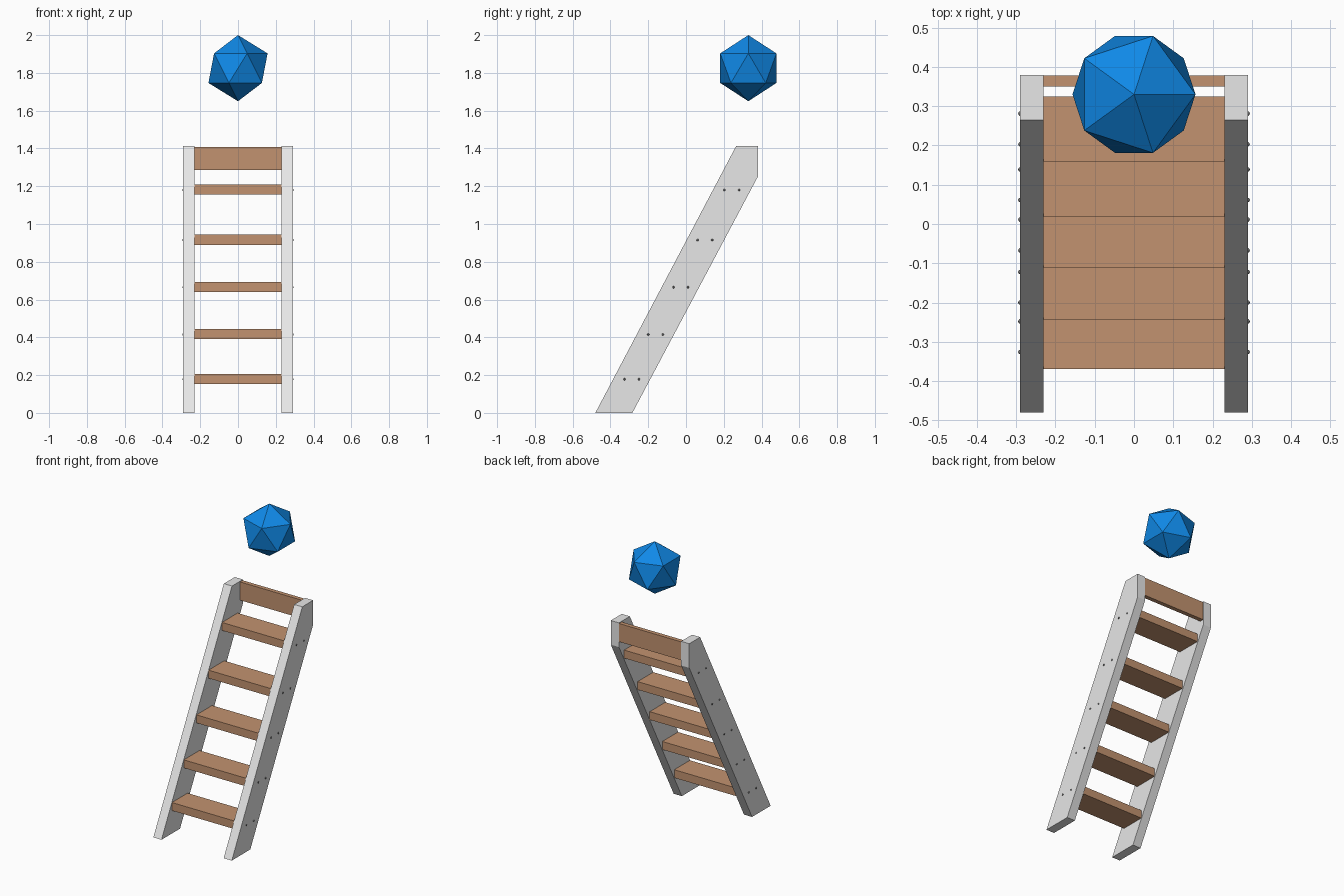
import bpy, bmesh, math

if "Cube" in bpy.data.objects:
    bpy.data.objects.remove(bpy.data.objects["Cube"])


def material(name, rgb):
    m = bpy.data.materials.new(name)
    m.diffuse_color = (*rgb, 1)
    m.use_nodes = True
    m.node_tree.nodes["Principled BSDF"].inputs["Base Color"].default_value = m.diffuse_color
    return m


GREY = material("light grey paint", (0.8, 0.8, 0.8))
WOOD = material("brown wood", (0.54, 0.29, 0.16))
BLUE = material("blue", (0.005, 0.25, 0.8))
STEEL = material("dark steel", (0.16, 0.16, 0.16))


def add_object(name, bm, mat):
    bmesh.ops.recalc_face_normals(bm, faces=bm.faces)
    mesh = bpy.data.meshes.new(name)
    bm.to_mesh(mesh)
    bm.free()
    mesh.materials.append(mat)
    obj = bpy.data.objects.new(name, mesh)
    bpy.context.collection.objects.link(obj)
    return obj


def extrude_profile(name, points, x0, x1, mat):
    """Extrude a (y, z) outline along x."""
    bm = bmesh.new()
    face = bm.faces.new([bm.verts.new((x0, y, z)) for y, z in points])
    ext = bmesh.ops.extrude_face_region(bm, geom=[face])
    verts = [v for v in ext["geom"] if isinstance(v, bmesh.types.BMVert)]
    bmesh.ops.translate(bm, verts=verts, vec=(x1 - x0, 0, 0))
    return add_object(name, bm, mat)


def board(name, y0, y1, z0, z1):
    return extrude_profile(name, [(y0, z0), (y1, z0), (y1, z1), (y0, z1)],
                           -0.231, 0.231, WOOD)


# Slanted side rails, cut flat at floor and top, plumb at the back
RAIL = [(-0.48, 0), (-0.284, 0), (0.38, 1.25), (0.38, 1.412), (0.265, 1.412)]
for side, s in (("left", -1), ("right", 1)):
    extrude_profile(side + "_rail", RAIL, s * 0.23, s * 0.29, GREY)

# Treads: (centre y, centre z), with two screw heads at each end
TREADS = [(-0.287, 0.18), (-0.161, 0.417), (-0.028, 0.667),
          (0.1, 0.917), (0.242, 1.182)]
for i, (y, z) in enumerate(TREADS, 1):
    board(f"tread_{i}", y - 0.0825, y + 0.0825, z - 0.027, z + 0.027)
    bm = bmesh.new()
    for s in (-1, 1):
        for dy in (-0.039, 0.039):
            head = bmesh.ops.create_uvsphere(bm, u_segments=12, v_segments=8, radius=0.006)
            bmesh.ops.translate(bm, verts=head["verts"], vec=(s * 0.289, y + dy, z - 0.002))
    screws = add_object(f"tread_{i}_screws", bm, STEEL)
    screws.data.shade_smooth()

# Upright board across the top
board("top_board", 0.35, 0.378, 1.285, 1.407)

# Floating low-poly ball
bm = bmesh.new()
bmesh.ops.create_icosphere(bm, subdivisions=1, radius=0.175)
ball = add_object("floating_ball", bm, BLUE)
ball.location = (0, 0.33, 1.825)
